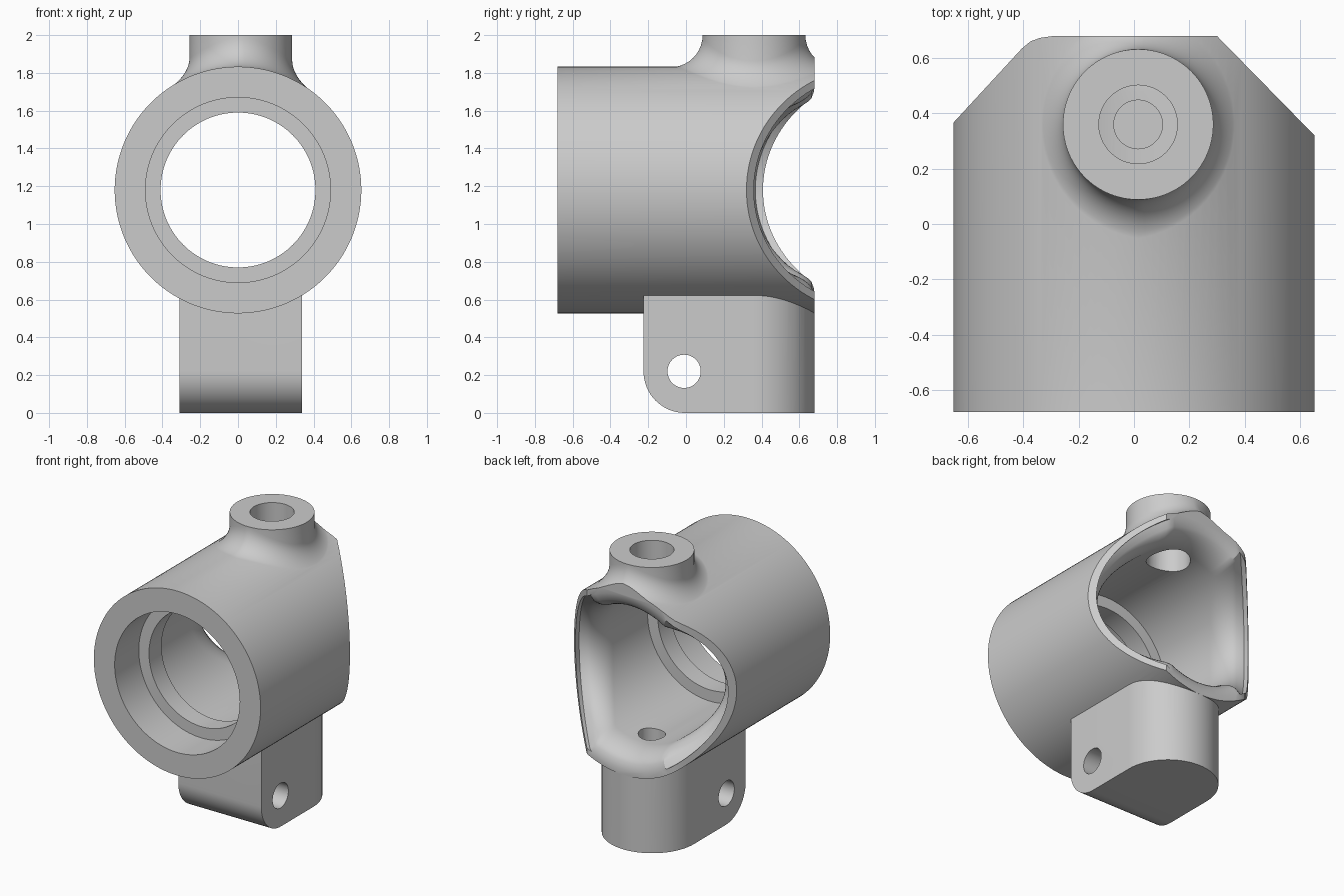
import bpy, bmesh
from math import sin, cos, pi, sqrt
from mathutils import Matrix, Vector

if "Cube" in bpy.data.objects:
    bpy.data.objects.remove(bpy.data.objects["Cube"])

ZC, R = 1.18, 0.653          # tube axis height and radius
BX, BY = 0.015, 0.36         # vertical boss axis

grey = bpy.data.materials.new("cast grey")
grey.use_nodes = True
COLOUR = (0.6, 0.6, 0.6, 1)
grey.diffuse_color = COLOUR
grey.node_tree.nodes["Principled BSDF"].inputs["Base Color"].default_value = COLOUR


def finish(name, bm):
    bmesh.ops.recalc_face_normals(bm, faces=bm.faces)
    me = bpy.data.meshes.new(name)
    bm.to_mesh(me)
    bm.free()
    me.materials.append(grey)
    ob = bpy.data.objects.new(name, me)
    bpy.context.collection.objects.link(ob)
    return ob


def loft(name, rings):
    """Skin a list of equal closed rings and cap both ends."""
    bm = bmesh.new()
    loops = [[bm.verts.new(p) for p in ring] for ring in rings]
    n = len(loops[0])
    for a, b in zip(loops, loops[1:]):
        for i in range(n):
            j = (i + 1) % n
            bm.faces.new((a[i], a[j], b[j], b[i]))
    bm.faces.new(loops[0])
    bm.faces.new(loops[-1])
    return finish(name, bm)


def angles(n):
    return [2 * pi * i / n for i in range(n)]


def rod(name, axis, centre, r, a, b, n=48):
    """Cylinder along an axis from a to b."""
    def point(t, d):
        u, v = r * cos(t), r * sin(t)
        p = {"x": (d, u, v), "y": (u, d, v), "z": (u, v, d)}[axis]
        return Vector(p) + Vector(centre)
    return loft(name, [[point(t, d) for t in angles(n)] for d in (a, b)])


def combine(target, other, operation):
    mod = target.modifiers.new(operation.lower(), "BOOLEAN")
    mod.operation, mod.solver, mod.object = operation, "EXACT", other
    bpy.context.view_layer.objects.active = target
    bpy.ops.object.modifier_apply(modifier=mod.name)
    bpy.data.objects.remove(other)


# Main tube, longer than needed at the back so the plan outline can trim it
body = rod("bearing_housing", "y", (0, 0, ZC), R, -0.68, 0.8, 128)

# Boss with a fillet that follows the curved top of the tube
def boss_ring(r, u):
    ring = []
    for t in angles(96):
        f = 0.17 - 0.07 * abs(cos(t))
        rad = r + f * (1 - cos(u))
        x = BX + rad * cos(t)
        z = ZC + sqrt(R * R - x * x) + f * (1 - sin(u)) - 0.003
        ring.append((x, BY + rad * sin(t), min(z, 1.999)))
    return ring

fillet = [boss_ring(0.272, k * pi / 20) for k in range(11)]
top = [(x, y, 2) for x, y, z in fillet[0]]
root = [(x, y, 1.55) for x, y, z in fillet[-1]]
combine(body, loft("boss", [top] + fillet + [root]), "UNION")

# Foot: round back in plan, front lower corner rounded in profile
back = [(BX + 0.325 * cos(t), 0.355 + 0.325 * sin(t))
        for t in [pi * k / 32 for k in range(33)]]
plan = back + [(-0.31, -0.3), (0.34, -0.3)]
foot = loft("foot", [[(x, y, z) for x, y in plan] for z in (0, 0.75)])
arc = [pi + pi / 2 * k / 16 for k in range(17)]
profile = [(-0.225, 0.9)] + [(-0.005 + 0.22 * cos(t), 0.22 + 0.22 * sin(t)) for t in arc]
profile += [(0.9, 0), (0.9, 0.9)]
combine(foot, loft("foot_profile", [[(x, y, z) for y, z in profile] for x in (-1, 1)]), "INTERSECT")
combine(body, foot, "UNION")

# Bevelled back corners, seen in plan
outline = [(-0.8, -0.68), (0.8, -0.68), (0.8, 0.17), (0.3, 0.68), (-0.29, 0.68),
           (-0.34, 0.673), (-0.375, 0.66), (-0.405, 0.635), (-0.8, 0.207)]
combine(body, loft("plan_trim", [[(x, y, z) for x, y in outline] for z in (-0.5, 2.5)]), "INTERSECT")

# Rear bore flares out along the bevelled rim
def bore_ring(k, steps):
    ring = []
    for t in angles(128):
        edge = min(0.68, (0.97 if cos(t) > 0 else 1.02) - R * abs(cos(t)))
        s = min(k / steps, 1)
        y = edge - 0.2 * (1 - s)
        r = 0.49 + 0.125 * (1 - sqrt(1 - s * s))
        ring.append((r * cos(t), y, ZC + r * sin(t)))
    return ring

flare = [bore_ring(k, 12) for k in range(13)]
inner = [(x, -0.27, z) for x, y, z in flare[0]]
outer = [(x, 0.9, z) for x, y, z in flare[-1]]
combine(body, loft("rear_bore", [inner] + flare + [outer]), "DIFFERENCE")

# Front bore, retaining lip, boss hole, blind foot hole, cross pin hole
holes = [("front_bore", "y", (0, 0, ZC), 0.49, -0.9, -0.41, 128),
         ("lip_bore", "y", (0, 0, ZC), 0.41, -0.6, 0, 128),
         ("boss_hole", "z", (BX, BY, 0), 0.142, 1.3, 2.2, 48),
         ("foot_hole", "z", (BX, BY, 0), 0.088, 0.4, 1, 48),
         ("pin_hole", "x", (0, -0.01, 0.22), 0.088, -1, 1, 48)]
for hole in holes:
    combine(body, rod(*hole), "DIFFERENCE")

bpy.ops.object.select_all(action="DESELECT")
body.select_set(True)
bpy.context.view_layer.objects.active = body
bpy.ops.object.shade_smooth_by_angle(angle=pi / 6)
